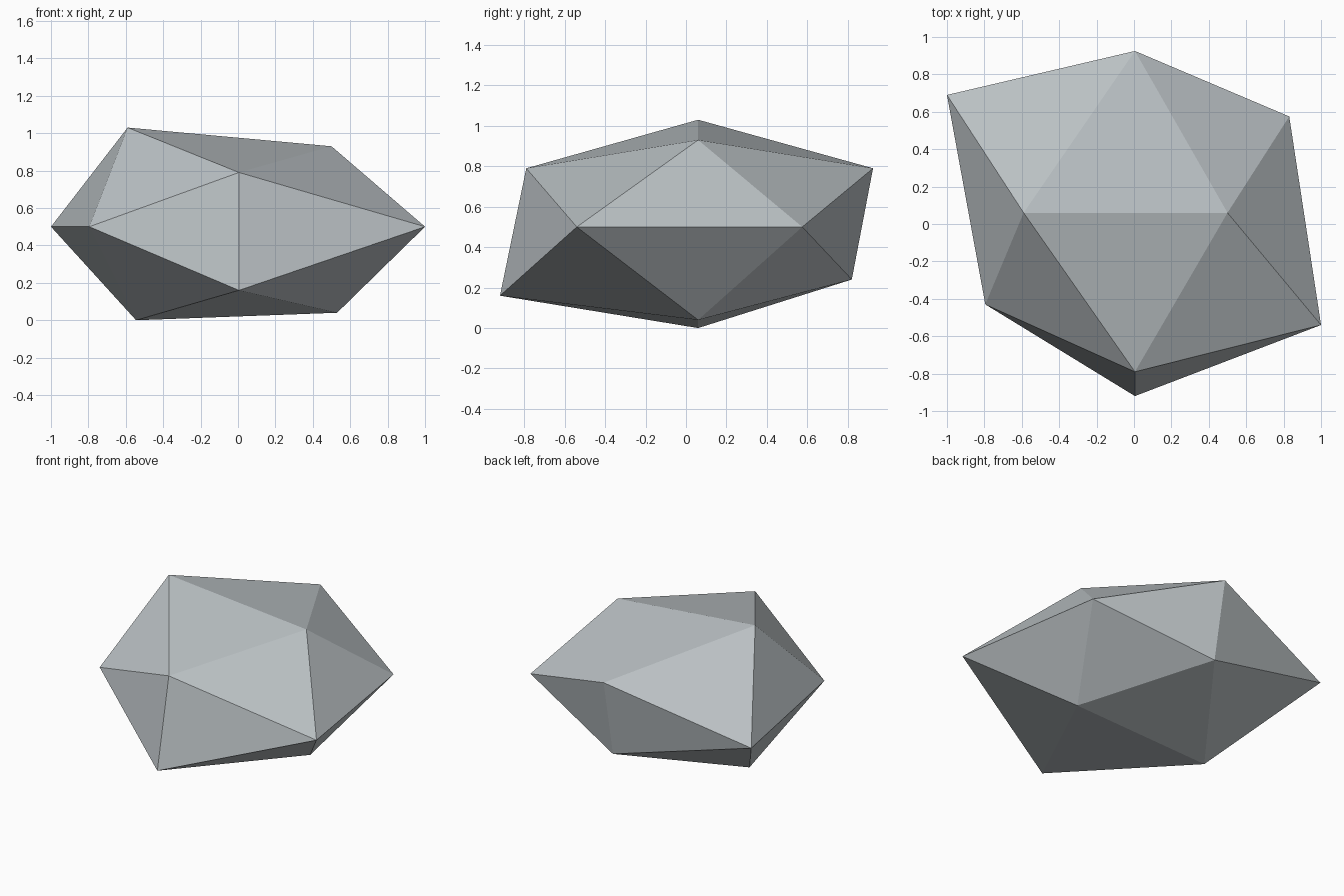
import bpy
import bmesh
from mathutils import Vector

cube = bpy.data.objects.get("Cube")
if cube:
    bpy.data.objects.remove(cube, do_unlink=True)

# Grey stone colour
stone = bpy.data.materials.new("grey_stone")
stone.use_nodes = True
colour = (0.50, 0.54, 0.56, 1.0)
stone.diffuse_color = colour
stone.node_tree.nodes["Principled BSDF"].inputs["Base Color"].default_value = colour

# Regular icosahedron corners as signs on three crossed rectangles,
# paired with the uneven position each corner is pulled to
PHI = (1 + 5 ** 0.5) / 2
corners = [
    # top ridge and base ridge
    ((-1, 0, PHI), (-0.59, 0.06, 1.03)),
    ((1, 0, PHI), (0.50, 0.06, 0.93)),
    ((-1, 0, -PHI), (-0.545, 0.06, 0.0)),
    ((1, 0, -PHI), (0.53, 0.06, 0.04)),
    # front and back edges
    ((0, -PHI, 1), (0.005, -0.79, 0.79)),
    ((0, -PHI, -1), (0.005, -0.92, 0.16)),
    ((0, PHI, 1), (0.005, 0.925, 0.79)),
    ((0, PHI, -1), (0.005, 0.82, 0.24)),
    # waist
    ((-PHI, -1, 0), (-0.795, -0.43, 0.5)),
    ((-PHI, 1, 0), (-1.0, 0.69, 0.5)),
    ((PHI, -1, 0), (1.0, -0.54, 0.5)),
    ((PHI, 1, 0), (0.83, 0.575, 0.5)),
]

# Skin the regular solid, then pull its corners out of shape
bm = bmesh.new()
verts = [bm.verts.new(regular) for regular, _ in corners]
bmesh.ops.convex_hull(bm, input=verts)
for vert, (_, pulled) in zip(verts, corners):
    vert.co = Vector(pulled)
bmesh.ops.recalc_face_normals(bm, faces=bm.faces)

mesh = bpy.data.meshes.new("rock")
bm.to_mesh(mesh)
bm.free()
mesh.materials.append(stone)
rock = bpy.data.objects.new("rock", mesh)
bpy.context.collection.objects.link(rock)
